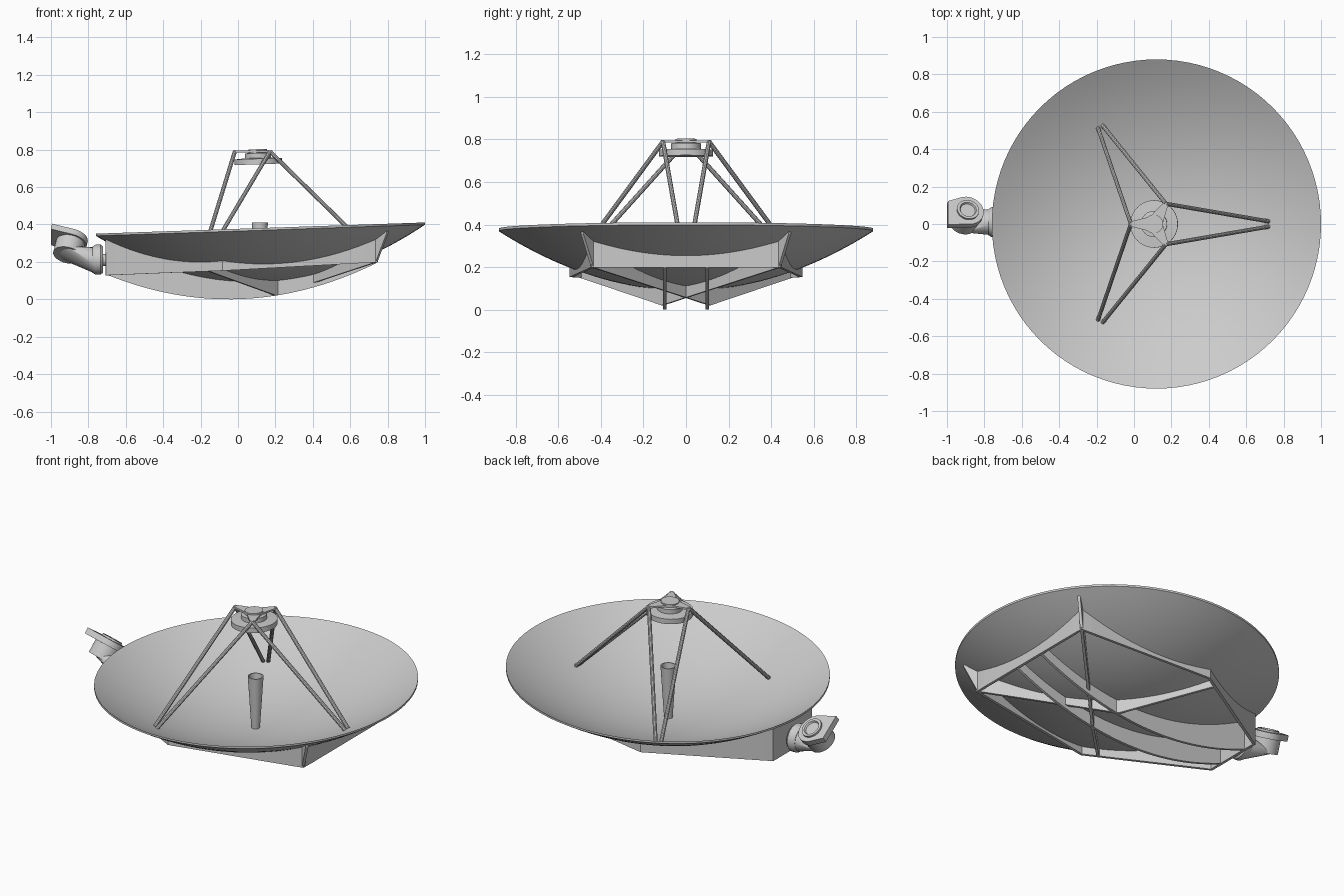
import bpy, bmesh, math
from mathutils import Vector

if "Cube" in bpy.data.objects:
    bpy.data.objects.remove(bpy.data.objects["Cube"])

GREY = (0.6, 0.6, 0.6, 1)
mat = bpy.data.materials.new("light grey")
mat.use_nodes = True
mat.diffuse_color = GREY
mat.node_tree.nodes["Principled BSDF"].inputs["Base Color"].default_value = GREY

CX, TILT = 0.12, 0.034
DISH_AXIS = Vector((-TILT, 0, 1)).normalized()


def under(x, y):
    """Height of the dish underside."""
    return 0.09 + 0.36 * ((x - CX) ** 2 + y * y) + TILT * (x - CX)


def finish(name, bm, smooth=True):
    bmesh.ops.recalc_face_normals(bm, faces=bm.faces)
    mesh = bpy.data.meshes.new(name)
    bm.to_mesh(mesh)
    bm.free()
    ob = bpy.data.objects.new(name, mesh)
    bpy.context.collection.objects.link(ob)
    mesh.materials.append(mat)
    if smooth:
        bpy.ops.object.select_all(action="DESELECT")
        ob.select_set(True)
        bpy.context.view_layer.objects.active = ob
        bpy.ops.object.shade_smooth_by_angle(angle=math.radians(35))
    return ob


def lathe(name, profile, origin, axis=(0, 0, 1), steps=32, shear=0):
    """Spin (radius, height) points around an axis."""
    bm = bmesh.new()
    verts = [bm.verts.new((r, 0, h)) for r, h in profile]
    edges = [bm.edges.new(pair) for pair in zip(verts, verts[1:])]
    bmesh.ops.spin(bm, geom=verts + edges, cent=(0, 0, 0), axis=(0, 0, 1),
                   angle=math.tau, steps=steps)
    bmesh.ops.remove_doubles(bm, verts=bm.verts, dist=1e-5)
    turn = Vector((0, 0, 1)).rotation_difference(Vector(axis))
    for v in bm.verts:
        v.co.z += shear * v.co.x
        v.co = turn @ v.co + Vector(origin)
    return finish(name, bm)


def rod(name, a, b, radius, steps=10):
    a, b = Vector(a), Vector(b)
    length = (b - a).length
    return lathe(name, [(0, 0), (radius, 0), (radius, length), (0, length)],
                 a, (b - a).normalized(), steps)


def plate(name, path, thick=0.016, cuts=14):
    """Upright sheet from a bottom path up to the dish."""
    bm = bmesh.new()
    path = [Vector(p) for p in path]
    for a, b in zip(path, path[1:]):
        rows = []
        for i in range(cuts + 1):
            p = a.lerp(b, i / cuts)
            top = max(under(p.x, p.y) + 0.004, p.z + 0.005)
            rows.append((bm.verts.new(p), bm.verts.new((p.x, p.y, top))))
        for (a0, a1), (b0, b1) in zip(rows, rows[1:]):
            bm.faces.new((a0, b0, b1, a1))
    bmesh.ops.remove_doubles(bm, verts=bm.verts, dist=1e-4)
    ob = finish(name, bm, False)
    mod = ob.modifiers.new("thickness", "SOLIDIFY")
    mod.thickness, mod.offset = thick, 0
    return ob


def ring(center, axis, radius, count=24):
    turn = Vector((0, 0, 1)).rotation_difference(Vector(axis))
    return [Vector(center) + turn @ Vector((radius * math.cos(t), radius * math.sin(t), 0))
            for t in (math.tau * i / count for i in range(count))]


def hull(name, points):
    bm = bmesh.new()
    verts = [bm.verts.new(p) for p in points]
    res = bmesh.ops.convex_hull(bm, input=verts)
    bmesh.ops.delete(bm, geom=[v for v in bm.verts if not v.link_faces], context="VERTS")
    return finish(name, bm)


# Dish shell
N, R = 20, 0.88
base = under(CX, 0)
outer = [(R * i / N, base + 0.36 * (R * i / N) ** 2) for i in range(N + 1)]
inner = [(r, z + 0.012) for r, z in reversed(outer)]
lathe("dish", outer + inner, (CX, 0, 0), steps=96, shear=TILT)

# Six-sided frame under the dish
half = [(-0.7, 0.18, 0.128), (-0.08, 0.54, 0.153), (0.74, 0.44, 0.198)]
mirrored = [(x, -y, z) for x, y, z in reversed(half)]
plate("frame_wall", half + mirrored + half[:1])

for s, side in ((1, "left"), (-1, "right")):
    # Corner fins
    plate("corner_fin_" + side, [(0.74, s * 0.44, 0.198), (0.8, s * 0.488, 0.355)], cuts=4)
    # Curved ribs running lengthwise
    xs = [-0.7 + 1.44 * i / 30 for i in range(31)]
    plate("long_rib_" + side, [(x, s * 0.1, 0.31 * (x + 0.05) ** 2) for x in xs], cuts=1)
    # Crossing V-bottomed ribs
    plate("cross_rib_" + side, [(0.74, s * 0.44, 0.198), (0.2, -s * 0.11, 0.02),
                                (-0.16, -s * 0.495, 0.15)])

# Tripod of paired struts with brackets to the hub
hub = Vector((0.108, 0, 0.79))
for k in range(3):
    foot_turn = math.tau * k / 3
    foot = Vector((CX + 0.6 * math.cos(foot_turn), 0.6 * math.sin(foot_turn), 0))
    foot.z = under(foot.x, foot.y) + 0.012
    across = Vector((-math.sin(foot_turn), math.cos(foot_turn), 0))
    for s in (-1, 1):
        turn = foot_turn + s * math.pi / 3
        node = Vector((hub.x + 0.125 * math.cos(turn), 0.125 * math.sin(turn), 0.79))
        rod(f"strut_{k}_{'a' if s < 0 else 'b'}", foot + across * s * 0.014, node, 0.011)
    turn = foot_turn + math.pi / 3
    out = Vector((math.cos(turn), math.sin(turn), 0))
    side = Vector((-out.y, out.x, 0))
    up = Vector((0, 0, 0.005))
    hull(f"hub_bracket_{k}", [p + d for d in (up, -up) for p in (
        hub + side * 0.045, hub - side * 0.045,
        hub + out * 0.132 + side * 0.012, hub + out * 0.132 - side * 0.012)])

# Secondary reflector
lathe("secondary_reflector",
      [(0, 0.725), (0.127, 0.722), (0.127, 0.752), (0.07, 0.756), (0.07, 0.782),
       (0.05, 0.784), (0.05, 0.803), (0, 0.803)],
      (CX + TILT * 0.376, 0, 0), DISH_AXIS, 40)

# Feed horn
lathe("feed_horn", [(0, 0.095), (0.023, 0.095), (0.043, 0.41), (0.037, 0.41), (0.028, 0.3),
                    (0, 0.3)], (0.117, 0, 0))

# Steering joint on the side
rod("joint_shaft", (-0.69, 0, 0.21), (-0.74, 0, 0.21), 0.032, 24)
lathe("joint_base_disc", [(0, 0), (0.07, 0), (0.08, 0.012), (0.08, 0.04), (0.07, 0.055),
                          (0, 0.055)], (-0.722, 0.01, 0.212), (-1, 0, 0))
face = Vector((0.2, 0.55, 0.81)).normalized()
top = Vector((-0.89, 0.07, 0.325))
hull("joint_elbow", ring((-0.775, 0.01, 0.21), (1, 0, 0), 0.068)
     + ring(top - face * 0.1, face, 0.072))
rod("joint_disc", top - face * 0.11, top - face * 0.03, 0.078, 32)
hull("joint_arm", [p + face * d for d in (-0.03, 0.005)
                   for p in ring(top, face, 0.088) + [Vector((-0.995, -0.005, 0.4)),
                                                     Vector((-0.995, 0.12, 0.315))]])
lathe("joint_cap", [(0, 0.006), (0.04, 0.006), (0.045, 0.016), (0.06, 0.016), (0.06, 0)],
      top, face)
